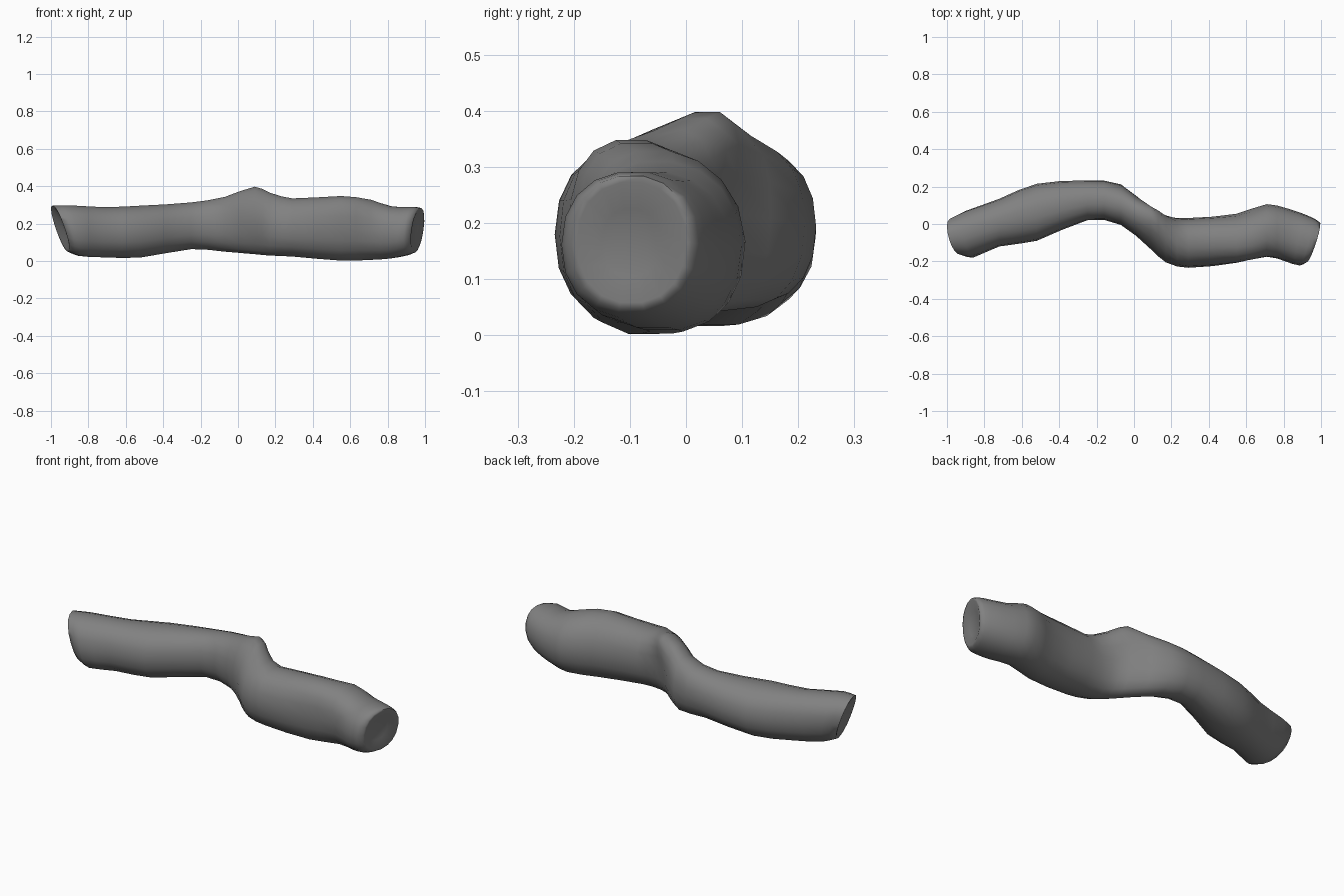
import bpy, bmesh, math
from mathutils import Vector

if "Cube" in bpy.data.objects:
    bpy.data.objects.remove(bpy.data.objects["Cube"])

SIDES = 18
# stations along the log: x, y min, y max, z min, z max
stations = [
    (-0.95, -0.165, 0.03, 0.05, 0.297),
    (-0.88, -0.18, 0.07, 0.026, 0.30),
    (-0.72, -0.12, 0.135, 0.018, 0.29),
    (-0.52, -0.09, 0.215, 0.017, 0.298),
    (-0.25, 0.02, 0.232, 0.062, 0.315),
    (-0.07, -0.005, 0.212, 0.048, 0.345),
    (0.09, -0.135, 0.08, 0.034, 0.40),
    (0.17, -0.205, 0.04, 0.027, 0.368),
    (0.29, -0.234, 0.032, 0.022, 0.337),
    (0.55, -0.207, 0.055, 0.0, 0.35),
    (0.71, -0.175, 0.106, 0.004, 0.33),
    (0.82, -0.20, 0.08, 0.012, 0.293),
    (0.92, -0.222, 0.035, 0.03, 0.292),
    (0.957, -0.205, 0.01, 0.045, 0.285),
]


def midpoint(k):
    """Smooth in-between station, with slopes taken from the neighbours."""
    last = len(stations) - 1
    a, b, c, d = (Vector(stations[min(max(k + o, 0), last)]) for o in (-1, 0, 1, 2))
    h = c[0] - b[0]
    m0 = (c - a) / (c[0] - a[0])
    m1 = (d - b) / (d[0] - b[0])
    return (b + c) / 2 + (m0 - m1) * h / 8


def soft(v):
    """Slightly squared ellipse."""
    return math.copysign(abs(v) ** 0.9, v)


bm = bmesh.new()


def ring(s, scale=1.0, dx=0.0):
    x, y0, y1, z0, z1 = s
    # the hump leans to the back, the thick part near the end leans to the front
    hump = 0.075 * math.exp(-((x - 0.12) / 0.09) ** 2)
    lean = -0.035 * math.exp(-((x - 0.63) / 0.12) ** 2)
    # the cut ends are slanted
    right = max(0, (x - 0.78) / 0.177)
    left = max(0, (-x - 0.76) / 0.19)
    verts = []
    for i in range(SIDES):
        t = math.tau * i / SIDES
        c, n = soft(math.cos(t)), soft(math.sin(t))
        dz = n * (z1 - z0) / 2 * scale
        dy = c * (y1 - y0) / 2 * scale + (hump + lean) * max(n, 0) ** 1.5 * scale
        shift = right * (0.32 * dy + 0.14 * dz) - left * (0.25 * dy + 0.34 * dz)
        verts.append(bm.verts.new((x + dx + shift, (y0 + y1) / 2 + dy, (z0 + z1) / 2 + dz)))
    return verts


# log body with slightly dished cut ends
rings = [ring(stations[0], 0.5, 0.025), ring(stations[0], 0.9, 0.002)]
for k, s in enumerate(stations):
    rings.append(ring(s))
    if k < len(stations) - 1:
        rings.append(ring(midpoint(k)))
rings += [ring(stations[-1], 0.9, 0.002), ring(stations[-1], 0.5, -0.015)]
for a, b in zip(rings, rings[1:]):
    for i in range(SIDES):
        j = (i + 1) % SIDES
        bm.faces.new((a[i], a[j], b[j], b[i]))
bm.faces.new(rings[0])
bm.faces.new(rings[-1])
bmesh.ops.recalc_face_normals(bm, faces=bm.faces)

mesh = bpy.data.meshes.new("log")
bm.to_mesh(mesh)
bm.free()
log = bpy.data.objects.new("log", mesh)
bpy.context.collection.objects.link(log)

# dark grey bark
bark = bpy.data.materials.new("bark")
bark.diffuse_color = (0.22, 0.22, 0.22, 1)
bark.use_nodes = True
bark.node_tree.nodes["Principled BSDF"].inputs["Base Color"].default_value = bark.diffuse_color
mesh.materials.append(bark)

bpy.context.view_layer.objects.active = log
log.select_set(True)
bpy.ops.object.shade_smooth_by_angle(angle=math.radians(75))
